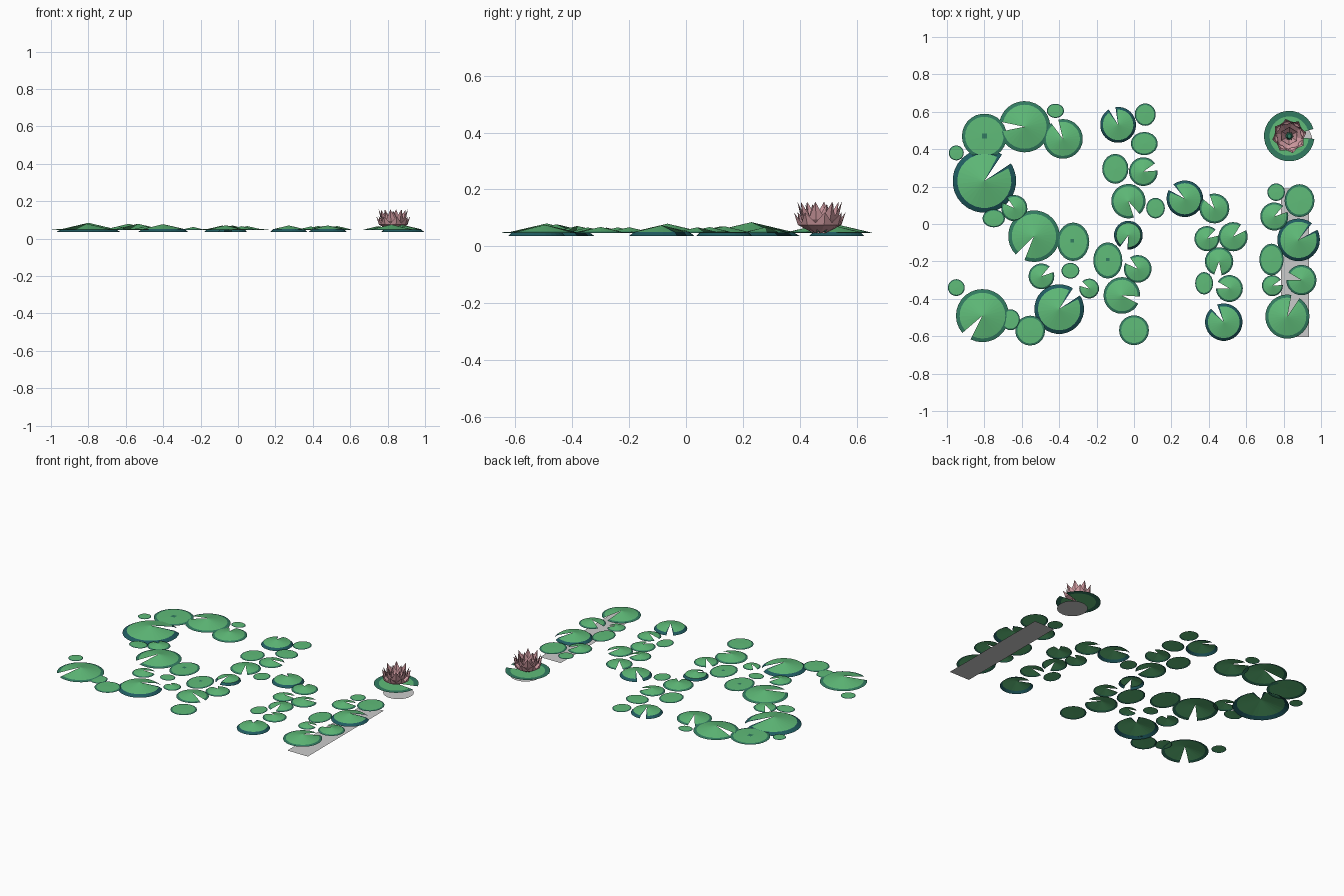
import bpy, bmesh, math
from math import sin, cos, pi, radians

if "Cube" in bpy.data.objects:
    bpy.data.objects.remove(bpy.data.objects["Cube"])


def material(name, rgb):
    m = bpy.data.materials.new(name)
    m.diffuse_color = (*rgb, 1)
    m.use_nodes = True
    m.node_tree.nodes["Principled BSDF"].inputs["Base Color"].default_value = m.diffuse_color
    return m


LEAF = material("leaf_green", (0.115, 0.50, 0.19))
RIM = material("rim_green", (0.032, 0.20, 0.12))
TEAL = material("dark_teal_rim", (0.014, 0.105, 0.12))
PINK = material("dusty_pink", (0.62, 0.32, 0.35))
GREY = material("light_grey", (0.60, 0.60, 0.60))


def finish(name, bm, mats, loc=(0, 0, 0)):
    me = bpy.data.meshes.new(name)
    bm.to_mesh(me)
    bm.free()
    for m in mats:
        me.materials.append(m)
    ob = bpy.data.objects.new(name, me)
    ob.location = loc
    bpy.context.collection.objects.link(ob)
    return ob


def lily_pad(name, x, y, rx, ry, z, notch=None, rim=RIM, inner=0.86, slope=0.2, drop=0.005, seam=False):
    """Shallow cone fan with a coloured rim and an optional wedge cut towards the notch angle."""
    bm = bmesh.new()
    n = 26 if rx > 0.09 else 20
    half = 0 if notch is None else (0.2 if rx > 0.09 else 0.27)
    start = radians(notch or 0) + half
    span = 2 * pi - 2 * half
    angles = [start + span * i / n for i in range(n + 1)]
    if seam:                                   # narrow dark strip along one notch edge
        angles.insert(1, start + 0.1)
        angles.insert(-1, start + span - 0.1)
    mid = bm.verts.new((0, 0, slope * rx))
    ring = [[bm.verts.new((rx * s * cos(a), ry * s * sin(a), h)) for a in angles]
            for s, h in ((inner, 0.0), (1.0, -drop))]
    last = len(angles) - 2
    for i in range(last + 1):
        f = bm.faces.new((mid, ring[0][i], ring[0][i + 1]))
        f.material_index = 1 if seam and i in (0, last) else 0
        f = bm.faces.new((ring[0][i], ring[1][i], ring[1][i + 1], ring[0][i + 1]))
        f.material_index = 1
    if notch is None:
        bmesh.ops.remove_doubles(bm, verts=bm.verts, dist=1e-5)
    return finish(name, bm, [LEAF, rim], (x, y, z))


# round pads without a cut: x, y, x radius, y radius
round_pads = [
    (-0.80, 0.47, 0.12, 0.12), (-0.42, 0.605, 0.046, 0.038), (-0.95, 0.38, 0.04, 0.04),
    (-0.75, 0.03, 0.06, 0.048), (-0.325, -0.095, 0.086, 0.103), (-0.34, -0.25, 0.048, 0.042),
    (-0.95, -0.34, 0.045, 0.045), (-0.66, -0.512, 0.05, 0.056), (-0.555, -0.57, 0.08, 0.08),
    (0.06, 0.585, 0.056, 0.06), (0.055, 0.43, 0.072, 0.062), (-0.10, 0.295, 0.07, 0.08),
    (0.115, 0.085, 0.05, 0.055), (-0.14, -0.195, 0.078, 0.097), (0.0, -0.568, 0.08, 0.08),
    (0.375, -0.317, 0.048, 0.06), (0.76, 0.17, 0.047, 0.047), (0.885, 0.125, 0.08, 0.088),
    (0.735, -0.19, 0.065, 0.085)]
for i, (x, y, rx, ry) in enumerate(round_pads):
    lily_pad(f"round_pad_{i}", x, y, rx, ry, 0.05, slope=0.02, drop=0.003)

# notched pads: x, y, radius, notch direction in degrees
notched_pads = [
    (-0.585, 0.52, 0.137, 180), (-0.38, 0.455, 0.106, 115), (-0.64, 0.085, 0.07, 140),
    (-0.535, -0.065, 0.138, 237), (-0.495, -0.28, 0.069, 35), (-0.24, -0.345, 0.053, 150),
    (-0.81, -0.49, 0.142, 232), (0.05, 0.28, 0.077, 20), (-0.03, 0.122, 0.092, 300),
    (0.02, -0.24, 0.074, 140), (-0.065, -0.382, 0.098, 345), (0.43, 0.083, 0.08, 125),
    (0.39, -0.078, 0.067, 30), (0.53, -0.068, 0.078, 42), (0.455, -0.20, 0.076, 265),
    (0.51, -0.345, 0.072, 165), (0.75, 0.04, 0.075, 35), (0.895, -0.30, 0.081, 165),
    (0.74, -0.33, 0.056, 20), (0.82, -0.495, 0.118, 68)]
for i, (x, y, r, a) in enumerate(notched_pads):
    lily_pad(f"notched_pad_{i}", x, y, r, r, 0.052, a)

# dark-rimmed notched pads
dark_pads = [
    (-0.80, 0.23, 0.17, 45), (-0.40, -0.455, 0.133, 45), (-0.085, 0.53, 0.096, 110),
    (-0.03, -0.06, 0.077, 250), (0.272, 0.135, 0.098, 140), (0.48, -0.525, 0.1, 122),
    (0.88, -0.085, 0.114, 40)]
for i, (x, y, r, a) in enumerate(dark_pads):
    lily_pad(f"dark_rim_pad_{i}", x, y, r, r, 0.051, a, TEAL, 0.85, drop=0.014, seam=True)

# small stem marks on three round pads
for i, (x, y, r) in enumerate([(-0.80, 0.47, 0.014), (-0.33, -0.09, 0.01), (-0.14, -0.19, 0.009)]):
    bm = bmesh.new()
    bmesh.ops.create_grid(bm, x_segments=1, y_segments=1, size=r)
    finish(f"stem_mark_{i}", bm, [RIM], (x, y, 0.0545))

# pad carrying the flower
FX, FY = 0.83, 0.47
lily_pad("flower_pad", FX, FY, 0.135, 0.135, 0.046, 5, RIM, 0.78, slope=0.0, drop=0.0)


def petal_ring(name, count, turn, base, mid, tip, width):
    """Ring of creased kite petals; base, mid and tip are (radius, height)."""
    bm = bmesh.new()
    for k in range(count):
        a = turn + 2 * pi * k / count

        def point(rz, side=0.0, inward=0.0):
            r = rz[0] - inward
            return bm.verts.new((r * cos(a) - side * sin(a), r * sin(a) + side * cos(a), rz[1]))
        b, m, t = point(base), point(mid), point(tip)
        left, right = point(mid, width, 0.012), point(mid, -width, 0.012)
        for f in ((b, m, left), (b, right, m), (m, t, left), (m, right, t)):
            bm.faces.new(f)
    return finish(name, bm, [PINK], (FX, FY, 0))


# flower
petal_ring("outer_petals", 8, 0.2, (0.02, 0.045), (0.078, 0.075), (0.093, 0.12), 0.036)
petal_ring("middle_petals", 8, 0.2 + pi / 8, (0.02, 0.05), (0.066, 0.095), (0.080, 0.157), 0.030)
petal_ring("inner_petals", 6, 0.5, (0.01, 0.055), (0.044, 0.098), (0.050, 0.148), 0.024)

# green heart of the flower
bm = bmesh.new()
bmesh.ops.create_cone(bm, cap_ends=True, segments=6, radius1=0.026, radius2=0.012, depth=0.04)
finish("flower_heart", bm, [RIM], (FX, FY, 0.07))

# grey base plates lying on the floor
bm = bmesh.new()
bmesh.ops.create_grid(bm, x_segments=1, y_segments=1, size=0.5)
bmesh.ops.scale(bm, vec=(0.15, 0.795, 1), verts=bm.verts)
finish("base_strip", bm, [GREY], (0.86, -0.2075, 0))
bm = bmesh.new()
bmesh.ops.create_circle(bm, cap_ends=True, segments=32, radius=0.092)
finish("base_disc", bm, [GREY], (0.86, 0.45, 0))
